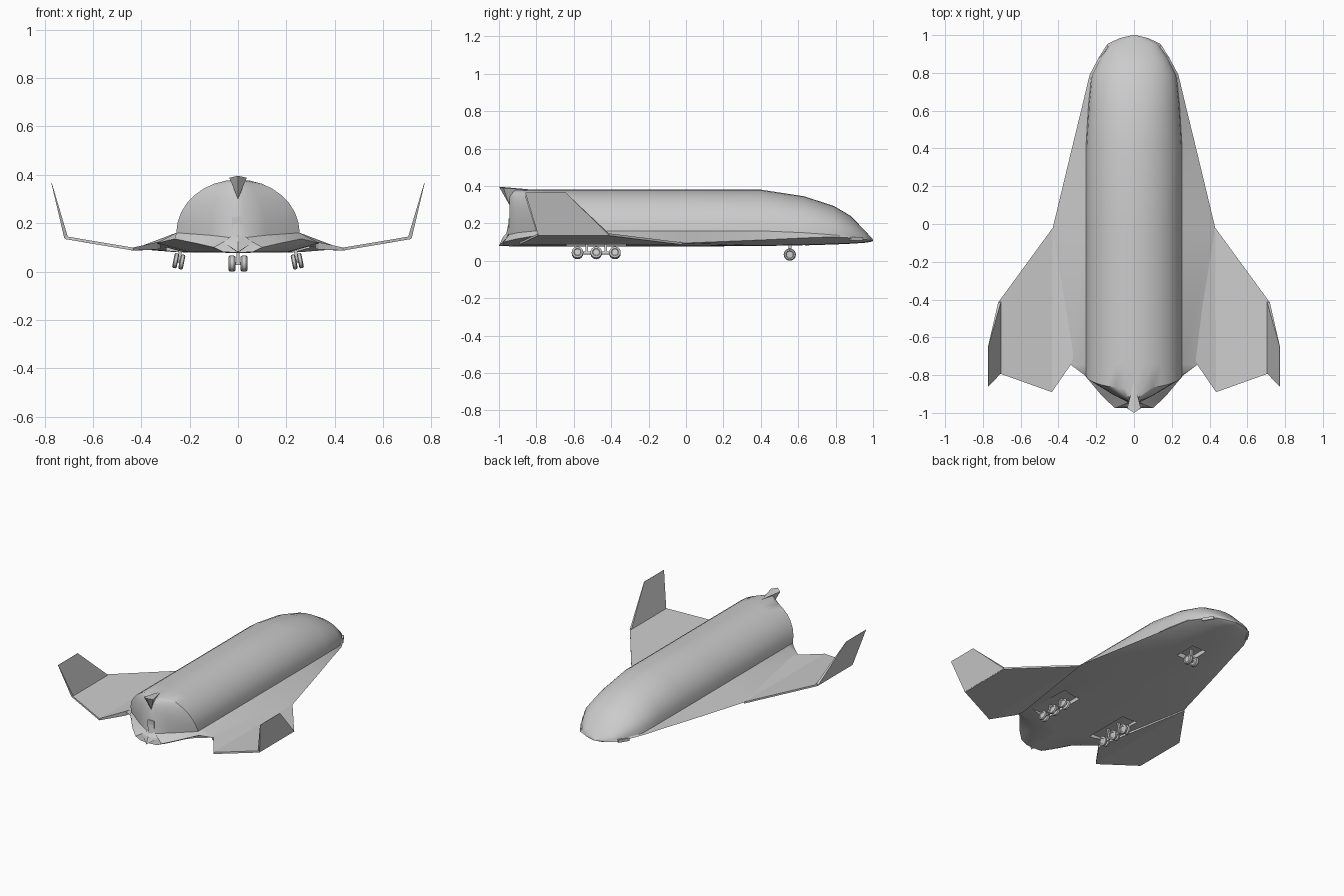
import bpy, bmesh, math
from mathutils import Vector, Matrix

if "Cube" in bpy.data.objects:
    bpy.data.objects.remove(bpy.data.objects["Cube"])

grey = bpy.data.materials.new("hull_grey")
grey.diffuse_color = (0.6, 0.6, 0.6, 1)
grey.use_nodes = True
grey.node_tree.nodes["Principled BSDF"].inputs["Base Color"].default_value = grey.diffuse_color


def make(name, verts, faces, angle=30):
    me = bpy.data.meshes.new(name)
    me.from_pydata(verts, [], faces)
    bm = bmesh.new()
    bm.from_mesh(me)
    bmesh.ops.remove_doubles(bm, verts=bm.verts, dist=0.0002)
    bmesh.ops.recalc_face_normals(bm, faces=bm.faces)
    bm.to_mesh(me)
    bm.free()
    me.materials.append(grey)
    ob = bpy.data.objects.new(name, me)
    bpy.context.collection.objects.link(ob)
    smooth(ob, angle)
    return ob


def smooth(ob, angle):
    bpy.ops.object.select_all(action='DESELECT')
    ob.select_set(True)
    bpy.context.view_layer.objects.active = ob
    bpy.ops.object.shade_smooth_by_angle(angle=math.radians(angle))


def box(name, c, s, rot=None):
    """Box with centre c and size s, optionally turned."""
    R = rot or Matrix.Identity(3)
    v = [Vector(c) + R @ Vector((x * s[0] / 2, y * s[1] / 2, z * s[2] / 2))
         for x in (-1, 1) for y in (-1, 1) for z in (-1, 1)]
    f = [(0, 1, 3, 2), (4, 6, 7, 5), (0, 4, 5, 1), (2, 3, 7, 6), (0, 2, 6, 4), (1, 5, 7, 3)]
    return make(name, v, f, 10)


def wheel(name, c, r, w, tilt=0, n=16):
    """Wheel on a sideways axle with a bevelled tread and a recessed hub."""
    R = Matrix.Rotation(tilt, 3, 'Y')
    prof = [(0.3, -0.35), (0.55, -0.35), (0.65, -0.5), (0.85, -0.5), (1, -0.3),
            (1, 0.3), (0.85, 0.5), (0.65, 0.5), (0.55, 0.35), (0.3, 0.35)]
    k = len(prof)
    v = [Vector(c) + R @ Vector((b * w, a * r * math.cos(2 * math.pi * i / n),
                                 a * r * math.sin(2 * math.pi * i / n)))
         for i in range(n) for a, b in prof]
    f = [(i * k + j, i * k + j + 1, (i + 1) % n * k + j + 1, (i + 1) % n * k + j)
         for i in range(n) for j in range(k - 1)]
    f += [[i * k for i in range(n)], [i * k + k - 1 for i in range(n)]]
    return make(name, v, f, 40)


# Fuselage: y, dome half width, dome base z, dome top z, chine x, chine z, belly z
N = 16
stations = [
    (1.0, 0.004, 0.110, 0.113, 0.006, 0.108, 0.105),
    (0.985, 0.065, 0.115, 0.130, 0.072, 0.110, 0.100),
    (0.955, 0.125, 0.122, 0.163, 0.138, 0.114, 0.096),
    (0.88, 0.178, 0.132, 0.240, 0.187, 0.122, 0.091),
    (0.79, 0.225, 0.138, 0.293, 0.235, 0.128, 0.087),
    (0.63, 0.241, 0.150, 0.345, 0.273, 0.122, 0.082),
    (0.40, 0.255, 0.160, 0.380, 0.329, 0.111, 0.078),
    (-0.02, 0.255, 0.160, 0.380, 0.430, 0.094, 0.077),
    (-0.745, 0.255, 0.160, 0.380, 0.335, 0.118, 0.077),
    (-0.80, 0.255, 0.160, 0.380, 0.262, 0.135, 0.077),
    (-0.90, 0.115, 0.150, 0.380, 0.165, 0.115, 0.077),
    (-0.945, 0.028, 0.140, 0.350, 0.100, 0.100, 0.078),
]
verts = []
for i, (y, w, zb, zt, e, ze, zl) in enumerate(stations):
    # the rim leans back at the top, the floor reaches back at the tail
    lean = {9: 0.07, 10: 0.015}.get(i, 0)
    floor = {10: 0.015, 11: 0.03}.get(i, 0)
    ring = [(0, y - floor, zl), (e * 0.6, y - floor, zl + 0.003), (e, y - floor, ze)]
    for j in range(N + 1):
        t = math.pi * j / N
        ring.append((w * math.cos(t), y - lean * math.sin(t), zb + (zt - zb) * math.sin(t)))
    ring += [(-e, y - floor, ze), (-e * 0.6, y - floor, zl + 0.003)]
    verts += ring
K = N + 6
faces = [(i * K + j, i * K + (j + 1) % K, (i + 1) * K + (j + 1) % K, (i + 1) * K + j)
         for i in range(len(stations) - 1) for j in range(K)]
faces += [list(range(K)), [(len(stations) - 1) * K + j for j in range(K)]]
hull = make("fuselage", verts, faces)

# Landing gear wells cut into the belly
wells = [((0, 0.56, 0.08), (0.11, 0.15, 0.06))]
wells += [((s * 0.235, -0.48, 0.08), (0.12, 0.32, 0.05)) for s in (-1, 1)]
for c, size in wells:
    cutter = box("well_cutter", c, size)
    cutter.hide_render = True
    m = hull.modifiers.new("well", 'BOOLEAN')
    m.operation, m.solver, m.object = 'DIFFERENCE', 'EXACT', cutter
    bpy.context.view_layer.objects.active = hull
    bpy.ops.object.modifier_apply(modifier=m.name)
    bpy.data.objects.remove(cutter)
smooth(hull, 30)


def panel(name, pts, offset):
    """Plate from a list of points, thickened by an offset per point."""
    n = len(pts)
    v = [Vector(p) for p in pts] + [Vector(p) + Vector(o) for p, o in zip(pts, offset)]
    f = [list(range(n)), list(range(n, 2 * n))]
    f += [(i, (i + 1) % n, n + (i + 1) % n, n + i) for i in range(n)]
    make(name, v, f, 10)


for s, side in ((-1, "left"), (1, "right")):
    def m(pts):
        return [(s * x, y, z) for x, y, z in pts]
    # Wing: root fillet panel, main panel and upturned tip fin
    panel(side + "_wing_root", m([(0.43, -0.02, 0.098), (0.435, -0.89, 0.099),
                                  (0.335, -0.745, 0.121), (0.32, -0.70, 0.125)]),
          [(0, 0, -0.012)] * 2 + [(0, 0, -0.03)] * 2)
    panel(side + "_wing", m([(0.43, -0.02, 0.098), (0.715, -0.41, 0.146),
                             (0.715, -0.79, 0.146), (0.435, -0.89, 0.099)]),
          [(0, 0, -0.012)] * 4)
    panel(side + "_tip_fin", m([(0.718, -0.41, 0.136), (0.772, -0.645, 0.366),
                                (0.772, -0.86, 0.366), (0.718, -0.79, 0.136)]),
          m([(-0.014, 0, 0.008), (-0.002, 0, 0), (-0.002, 0, 0), (-0.014, 0, 0.008)]))

    # Nose side thruster
    box(side + "_nose_thruster", (s * 0.160, 0.91, 0.118), (0.014, 0.075, 0.02),
        Matrix.Rotation(s * 0.55, 3, 'Z'))

    # Main gear: three axles with twin wheels on a tilted bogie
    tilt = -s * 0.2
    R = Matrix.Rotation(tilt, 3, 'Y')
    for y in (-0.58, -0.48, -0.38):
        for d in (-0.013, 0.013):
            c = Vector((s * 0.245, y, 0.042)) + R @ Vector((d, 0, 0))
            wheel(side + "_main_wheel", c, 0.031, 0.019, tilt)
        box(side + "_main_axle", (s * 0.245, y, 0.042), (0.036, 0.01, 0.01), R)
    box(side + "_bogie_beam", (s * 0.245, -0.48, 0.042), (0.008, 0.2, 0.014), R)
    for y in (-0.53, -0.43):
        box(side + "_main_strut", (s * 0.24, y, 0.075), (0.014, 0.014, 0.07), R)

    # Nose gear wheel
    wheel(side + "_nose_wheel", (s * 0.025, 0.555, 0.033), 0.033, 0.028)

box("nose_axle", (0, 0.555, 0.033), (0.04, 0.012, 0.012))
box("nose_strut", (0, 0.555, 0.07), (0.014, 0.016, 0.08))

# Tail: top fin, engine block and pointed lower spike
make("tail_fin", [(0, -0.83, 0.381), (0.036, -0.975, 0.388), (-0.036, -0.975, 0.388),
                  (0, -1.0, 0.396), (0, -0.945, 0.30)],
     [(0, 1, 3), (0, 3, 2), (0, 4, 1), (0, 2, 4), (1, 4, 3), (2, 3, 4)], 5)
box("engine_block", (0, -0.935, 0.20), (0.05, 0.03, 0.05))
make("tail_spike", [(0, -0.94, 0.17), (0.06, -0.96, 0.12), (0, -0.93, 0.078),
                    (-0.06, -0.96, 0.12), (0, -1.0, 0.08), (0, -0.98, 0.125)],
     [(0, 1, 5), (0, 5, 3), (1, 4, 5), (3, 5, 4), (1, 2, 4), (2, 3, 4), (0, 3, 2, 1)], 5)
